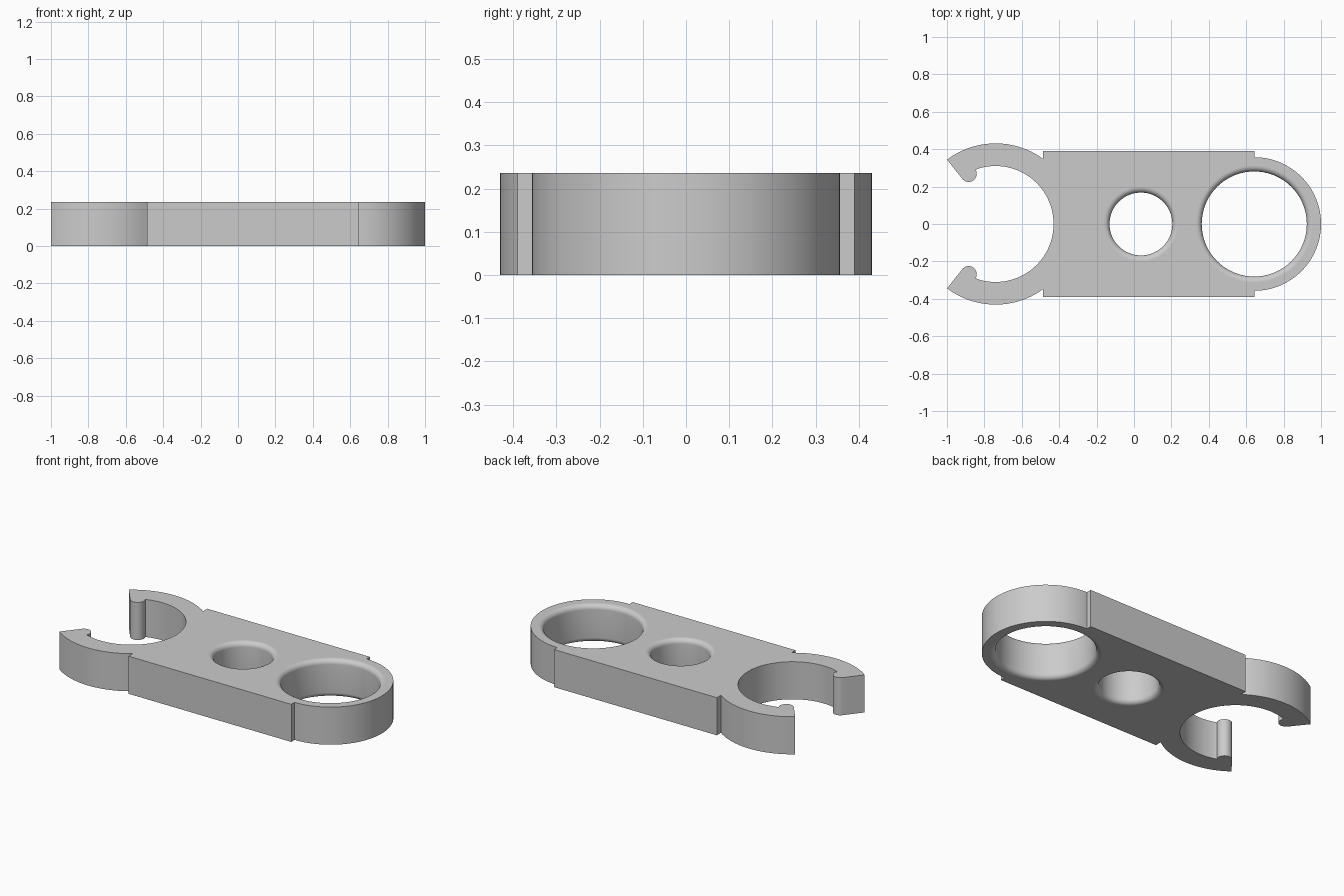
import bpy, bmesh
from math import sin, cos, pi, radians, atan2

cube = bpy.data.objects.get("Cube")
if cube:
    bpy.data.objects.remove(cube, do_unlink=True)

HEIGHT = 0.236
FILLET = 0.03
CLIP_X, CLIP_OUTER, CLIP_INNER = -0.74, 0.431, 0.31
RING_X, RING_OUTER, RING_HOLE = 0.643, 0.357, 0.281
BODY_LEFT, BODY_Y = -0.487, 0.39
TIP_ANGLE = 127
grey = bpy.data.materials.new("Light grey plastic")
grey.use_nodes = True
grey.diffuse_color = (0.6, 0.6, 0.6, 1)
grey.node_tree.nodes["Principled BSDF"].inputs["Base Color"].default_value = (0.6, 0.6, 0.6, 1)


def arc(cx, cy, r, start, end, steps):
    """Points along an arc, angles in degrees."""
    angles = [radians(start + (end - start) * i / steps) for i in range(steps + 1)]
    return [(cx + r * cos(a), cy + r * sin(a)) for a in angles]


def new_object(name, bm):
    bmesh.ops.recalc_face_normals(bm, faces=bm.faces)
    mesh = bpy.data.meshes.new(name)
    bm.to_mesh(mesh)
    bm.free()
    mesh.materials.append(grey)
    obj = bpy.data.objects.new(name, mesh)
    bpy.context.collection.objects.link(obj)
    return obj


def hole_cutter(name, x, r):
    """Lathed plug whose flared ends leave rounded hole rims."""
    lower = [(r + FILLET * (1 - sin(t)), FILLET * (1 - cos(t)))
             for t in [pi / 2 * i / 8 for i in range(9)]]
    profile = [(0, -0.1), (r + FILLET, -0.1)] + lower
    profile += [(pr, HEIGHT - pz) for pr, pz in reversed(profile)]
    bm = bmesh.new()
    verts = [bm.verts.new((x + pr, 0, pz)) for pr, pz in profile]
    edges = [bm.edges.new(pair) for pair in zip(verts, verts[1:])]
    bmesh.ops.spin(bm, geom=verts + edges, cent=(x, 0, 0), axis=(0, 0, 1),
                   angle=2 * pi, steps=72)
    bmesh.ops.remove_doubles(bm, verts=bm.verts, dist=0.0001)
    obj = new_object(name, bm)
    obj.hide_render = True
    return obj


# Upper half of the outline: end ring, stepped body, clip arm, hooked tip, clip seat
joint_y = (CLIP_OUTER ** 2 - (BODY_LEFT - CLIP_X) ** 2) ** 0.5
joint_angle = atan2(joint_y, BODY_LEFT - CLIP_X) * 180 / pi
half = arc(RING_X, 0, RING_OUTER, 0, 90, 32)
half += [(RING_X, BODY_Y), (BODY_LEFT, BODY_Y)]
half += arc(CLIP_X, 0, CLIP_OUTER, joint_angle, TIP_ANGLE, 24)
half += arc(-0.884, 0.268, 0.043, 217, 390, 16)
half += arc(CLIP_X, 0, CLIP_INNER, 108, 0, 36)
outline = half + [(x, -y) for x, y in reversed(half[1:-1])]

bm = bmesh.new()
face = bm.faces.new([bm.verts.new((x, y, 0)) for x, y in outline])
top = bmesh.ops.extrude_face_region(bm, geom=[face])["geom"]
bmesh.ops.translate(bm, vec=(0, 0, HEIGHT),
                    verts=[g for g in top if isinstance(g, bmesh.types.BMVert)])
holder = new_object("clip_holder", bm)

# Round holes through the body and the end ring
cutters = [hole_cutter("centre_hole_cutter", 0.037, 0.168),
           hole_cutter("ring_hole_cutter", RING_X, RING_HOLE)]
bpy.ops.object.select_all(action='DESELECT')
holder.select_set(True)
bpy.context.view_layer.objects.active = holder
for cutter in cutters:
    mod = holder.modifiers.new(cutter.name, 'BOOLEAN')
    mod.operation = 'DIFFERENCE'
    mod.solver = 'EXACT'
    mod.object = cutter
    bpy.ops.object.modifier_apply(modifier=mod.name)
for cutter in cutters:
    bpy.data.objects.remove(cutter, do_unlink=True)

# Smooth curved walls, flat top and bottom
bpy.ops.object.shade_smooth_by_angle(angle=radians(30))
for poly in holder.data.polygons:
    if abs(poly.normal.z) > 0.999:
        poly.use_smooth = False
